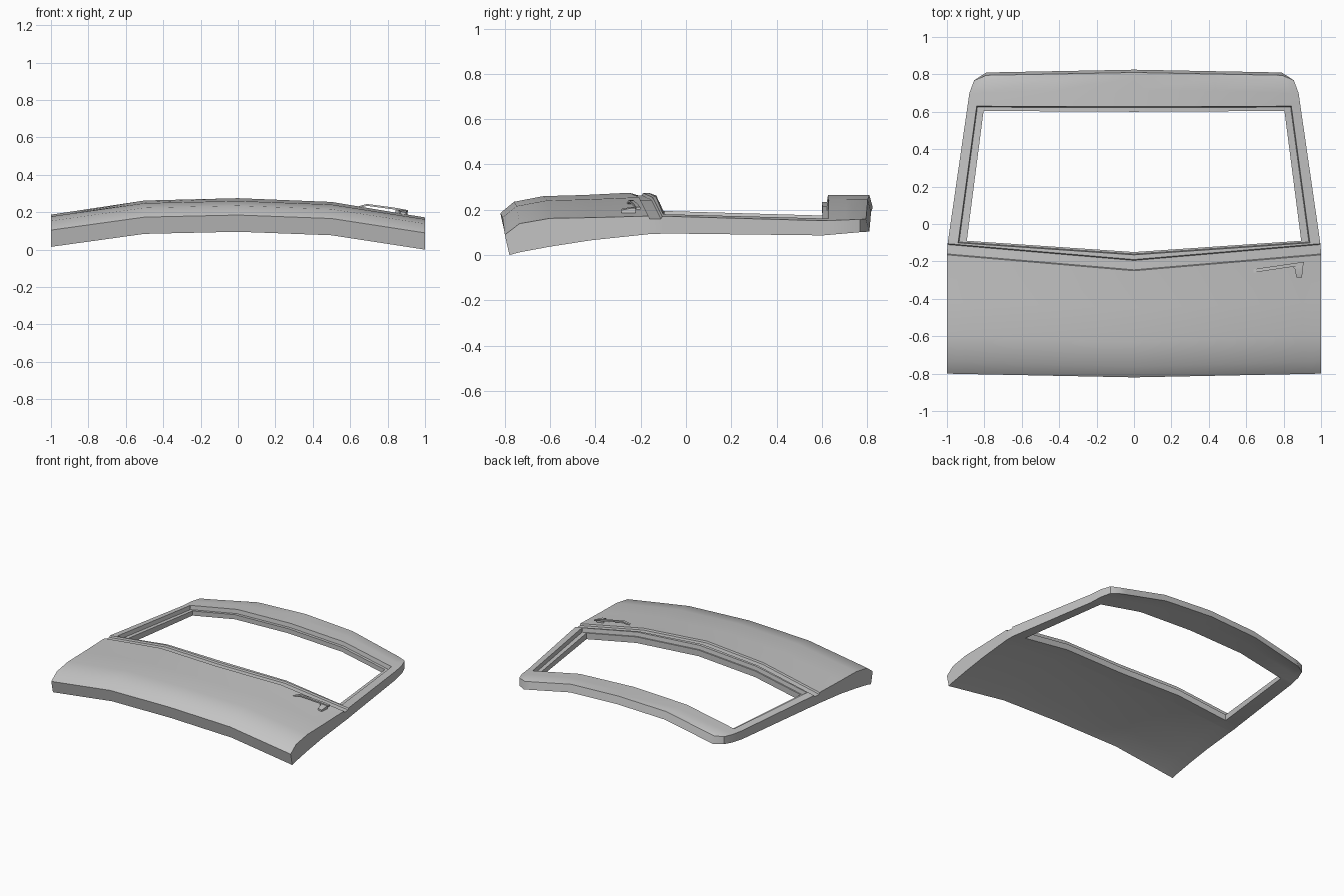
import bpy
import bmesh
from mathutils import Vector

if "Cube" in bpy.data.objects:
    bpy.data.objects.remove(bpy.data.objects["Cube"], do_unlink=True)

# Single painted-metal grey
grey = bpy.data.materials.new("plain_grey")
grey.use_nodes = True
colour = (0.55, 0.55, 0.55, 1)
grey.diffuse_color = colour
grey.node_tree.nodes["Principled BSDF"].inputs["Base Color"].default_value = colour


def lerp_curve(points, t):
    """Piecewise linear lookup, clamped at both ends."""
    if t <= points[0][0]:
        return points[0][1]
    for (a, va), (b, vb) in zip(points, points[1:]):
        if t <= b:
            return va + (vb - va) * (t - a) / (b - a)
    return points[-1][1]


def finish(bm, name, angle=0.5):
    bmesh.ops.recalc_face_normals(bm, faces=bm.faces)
    mesh = bpy.data.meshes.new(name)
    bm.to_mesh(mesh)
    bm.free()
    mesh.materials.append(grey)
    obj = bpy.data.objects.new(name, mesh)
    bpy.context.collection.objects.link(obj)
    bpy.ops.object.select_all(action="DESELECT")
    obj.select_set(True)
    bpy.context.view_layer.objects.active = obj
    bpy.ops.object.shade_smooth_by_angle(angle=angle)
    return obj


# Door shape: half width, underside height and sideways crown along y
half_width = [(-0.13, 1), (0.7, 0.88), (0.768, 0.855), (0.795, 0.79)]
underside = [(-0.8, 0.0955), (-0.6, 0.135), (-0.42, 0.165), (-0.165, 0.195),
             (-0.07, 0.2), (0.6, 0.2), (0.8, 0.21)]
crown_drop = [(-0.8, 0.088), (-0.2, 0.095), (0.6, 0.107), (0.8, 0.1)]
crown = [(0, 0), (0.5, 0.17), (1, 1)]
TILT = 0.0075
RECESS = 0.03

# Rows: y on the centre line, y at the edge, top height on the centre line
rows = [
    (-0.82, -0.8, 0.185), (-0.76, -0.735, 0.235), (-0.63, -0.6, 0.26), (-0.45, -0.42, 0.265),
    # belt groove
    (-0.25, -0.165, 0.275), (-0.245, -0.16, 0.263), (-0.195, -0.11, 0.263), (-0.19, -0.105, 0.275),
    # window sill and header
    (-0.165, -0.097, 0.275), (-0.16, -0.092, 0.275), (-0.15, -0.083, 0.275),
    (0.6, 0.605, 0.265), (0.622, 0.625, 0.265), (0.627, 0.63, 0.265),
    # rounded top end
    (0.72, 0.7, 0.265), (0.78, 0.768, 0.265), (0.81, 0.795, 0.265),
]
SILL, OPEN_A, OPEN_B, HEAD = 9, 10, 11, 12
half = [0.5, 0.9, 0.94, 0.945, 1]
cols = [-u for u in reversed(half)] + [0] + half


def door_point(r, u, top):
    yc, ye, z = rows[r]
    y = yc + (ye - yc) * abs(u)
    x = u * lerp_curve(half_width, ye)
    if top:
        if SILL <= r <= HEAD and abs(u) < 0.942:
            z -= RECESS
    else:
        z = lerp_curve(underside, ye)
        # the end walls lean
        y += {0: 0.02, len(rows) - 1: 0.015}.get(r, 0)
    z -= lerp_curve(crown_drop, ye) * lerp_curve(crown, abs(u))
    return Vector((x, y, z - TILT * x))


def is_open(r, c):
    return r == OPEN_A and abs(cols[c] + cols[c + 1]) < 1.6


# Door panel with window frame
bm = bmesh.new()
grids = [[[bm.verts.new(door_point(r, u, top)) for u in cols] for r in range(len(rows))]
         for top in (True, False)]
for layer, g in enumerate(grids):
    for r in range(len(rows) - 1):
        for c in range(len(cols) - 1):
            if not is_open(r, c):
                quad = [g[r][c], g[r][c + 1], g[r + 1][c + 1], g[r + 1][c]]
                bm.faces.new(quad if layer == 0 else quad[::-1])
# Walls joining both skins around the outline and the opening
twin = {t: b for tr, br in zip(*grids) for t, b in zip(tr, br)}
for e in [e for e in bm.edges if e.is_boundary and e.verts[0] in twin]:
    a, b = e.verts
    bm.faces.new([a, b, twin[b], twin[a]])
loose = [v for v in bm.verts if not v.link_faces]
bmesh.ops.delete(bm, geom=loose, context="VERTS")
finish(bm, "door_panel")


def prism(name, sections):
    """Solid through a list of four-point cross-sections."""
    bm = bmesh.new()
    rings = [[bm.verts.new(p) for p in s] for s in sections]
    for a, b in zip(rings, rings[1:]):
        for i in range(4):
            j = (i + 1) % 4
            bm.faces.new([a[i], a[j], b[j], b[i]])
    bm.faces.new(rings[0])
    bm.faces.new(rings[-1][::-1])
    return finish(bm, name)


# Handle lever
path = [(0.64, -0.251, 0.226), (0.69, -0.243, 0.239), (0.84, -0.221, 0.219), (0.91, -0.211, 0.206)]
lever = []
for x, y, z in path:
    w, h = 0.009, 0.005
    lever.append([(x, y - w, z - h), (x, y + w, z - h), (x, y + w, z + h), (x, y - w, z + h)])
prism("handle_lever", lever)

# Handle base, narrowing towards the front
base = []
for y, x0, x1, top in [(-0.222, 0.842, 0.905, 0.207), (-0.24, 0.86, 0.903, 0.207),
                       (-0.285, 0.868, 0.898, 0.198)]:
    base.append([(x0, y, 0.17), (x1, y, 0.17), (x1, y, top), (x0, y, top + 0.006)])
prism("handle_base", base)
